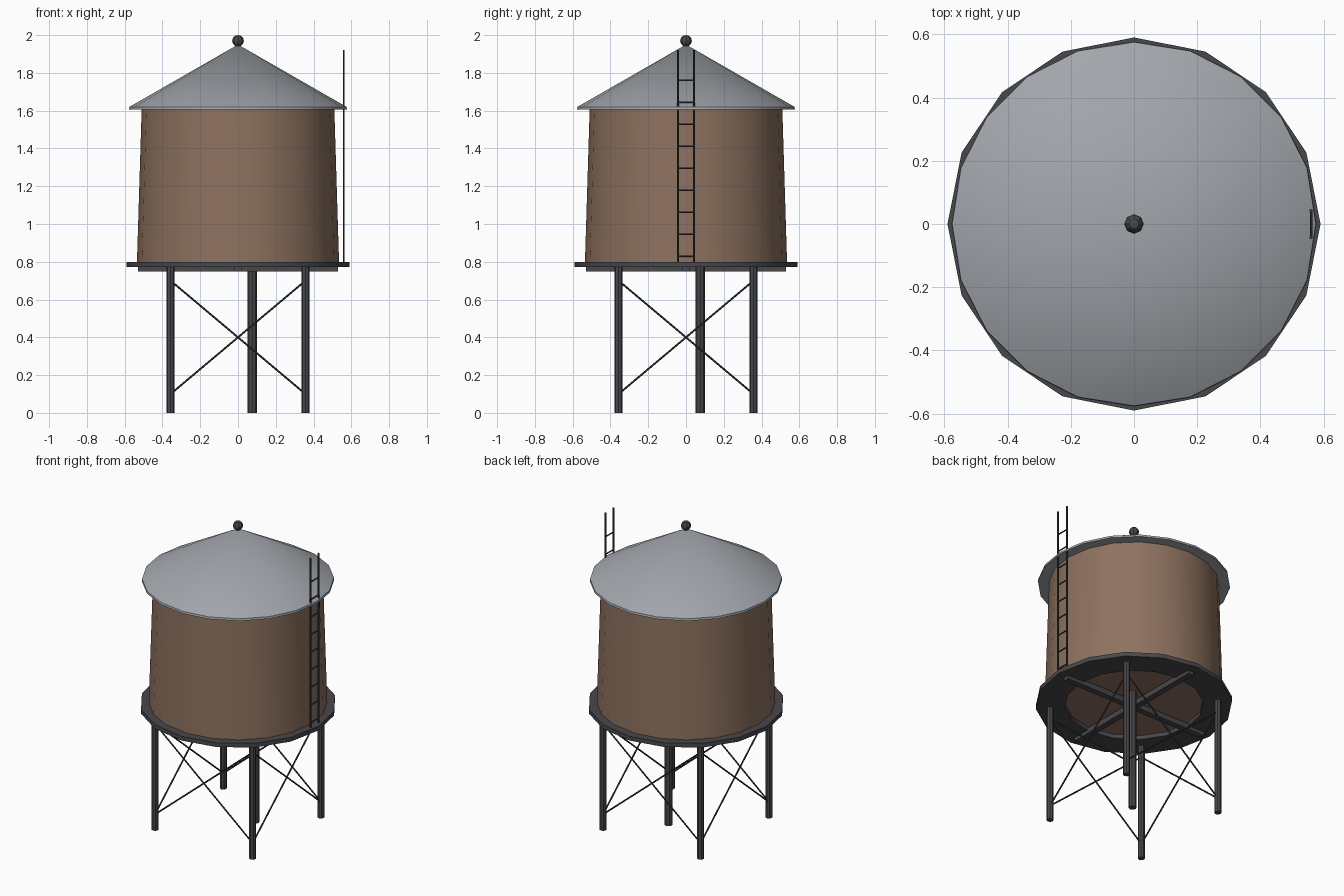
import bpy, bmesh, math
from mathutils import Vector

if "Cube" in bpy.data.objects:
    bpy.data.objects.remove(bpy.data.objects["Cube"])


def mat(name, rgb):
    m = bpy.data.materials.new(name)
    m.diffuse_color = (*rgb, 1)
    m.use_nodes = True
    m.node_tree.nodes["Principled BSDF"].inputs["Base Color"].default_value = m.diffuse_color
    return m


WOOD = mat("tank brown", (0.27, 0.168, 0.115))
ROOF = mat("roof grey", (0.36, 0.38, 0.41))
STEEL = mat("dark steel", (0.065, 0.065, 0.072))
IRON = mat("ladder iron", (0.04, 0.042, 0.047))


def finish(name, bm, material):
    bmesh.ops.recalc_face_normals(bm, faces=bm.faces)
    me = bpy.data.meshes.new(name)
    bm.to_mesh(me)
    bm.free()
    me.materials.append(material)
    ob = bpy.data.objects.new(name, me)
    bpy.context.collection.objects.link(ob)
    bpy.ops.object.select_all(action='DESELECT')
    ob.select_set(True)
    bpy.context.view_layer.objects.active = ob
    bpy.ops.object.shade_smooth_by_angle(angle=math.radians(30))
    return ob


def lathe(name, profile, sides, material, closed=False):
    """Revolve (radius, z) points about z; closed joins last point to first."""
    bm = bmesh.new()
    rings = []
    for r, z in profile:
        if r == 0:
            rings.append([bm.verts.new((0, 0, z))] * sides)
        else:
            rings.append([bm.verts.new((r * math.cos(2 * math.pi * i / sides),
                                        r * math.sin(2 * math.pi * i / sides), z))
                          for i in range(sides)])
    pairs = list(zip(rings, rings[1:]))
    if closed:
        pairs.append((rings[-1], rings[0]))
    for a, b in pairs:
        for i in range(sides):
            j = (i + 1) % sides
            bm.faces.new(list(dict.fromkeys((a[i], a[j], b[j], b[i]))))
    return finish(name, bm, material)


def rod(name, p, q, radius, material, sides=8):
    """Straight round bar from p to q."""
    p, q = Vector(p), Vector(q)
    bm = bmesh.new()
    bmesh.ops.create_cone(bm, cap_ends=True, segments=sides, radius1=radius,
                          radius2=radius, depth=(q - p).length)
    bm.transform((q - p).to_track_quat('Z', 'Y').to_matrix().to_4x4())
    bmesh.ops.translate(bm, verts=bm.verts, vec=(p + q) / 2)
    return finish(name, bm, material)


def box(name, center, size, material):
    bm = bmesh.new()
    bmesh.ops.create_cube(bm, size=1)
    bmesh.ops.scale(bm, verts=bm.verts, vec=size)
    bmesh.ops.translate(bm, verts=bm.verts, vec=center)
    return finish(name, bm, material)


# Tapered tank, conical roof with thin eave, ring platform
lathe("tank", [(0, 0.798), (0.535, 0.798), (0.51, 1.61), (0, 1.61)], 20, WOOD)
lathe("roof", [(0, 1.606), (0.577, 1.606), (0.575, 1.62), (0, 1.95)], 20, ROOF)
lathe("platform", [(0.415, 0.772), (0.59, 0.772), (0.59, 0.8), (0.415, 0.8)],
      16, STEEL, closed=True)

# Finial ball
bm = bmesh.new()
bmesh.ops.create_uvsphere(bm, u_segments=8, v_segments=6, radius=0.031)
bmesh.ops.translate(bm, verts=bm.verts, vec=(0, 0, 1.969))
finish("finial", bm, STEEL)

# Crossed beams under the tank
box("beam_x", (0, 0, 0.767), (1.06, 0.04, 0.036), STEEL)
box("beam_y", (0, 0, 0.767), (0.04, 1.06, 0.036), STEEL)

# Four legs with cross bracing on each side
L = 0.357
corners = [(-L, -L), (L, -L), (L, L), (-L, L)]
for i, (x, y) in enumerate(corners):
    rod(f"leg_{i + 1}", (x, y, 0), (x, y, 0.78), 0.0215, STEEL)
    u, v = corners[(i + 1) % 4]
    rod(f"brace_{i + 1}_a", (x, y, 0.1), (u, v, 0.7), 0.005, IRON, 6)
    rod(f"brace_{i + 1}_b", (x, y, 0.7), (u, v, 0.1), 0.005, IRON, 6)

# Off-centre supply pipe
rod("supply_pipe", (0.075, 0.075, 0), (0.075, 0.075, 0.8), 0.0245, STEEL)

# Ladder on the right side
for side, y in (("front", -0.042), ("back", 0.042)):
    rod(f"ladder_rail_{side}", (0.56, y, 0.79), (0.56, y, 1.92), 0.0055, IRON, 6)
for k in range(9):
    z = 0.83 + 0.1163 * k
    rod(f"ladder_rung_{k + 1}", (0.56, -0.042, z), (0.56, 0.042, z), 0.0045, IRON, 6)
